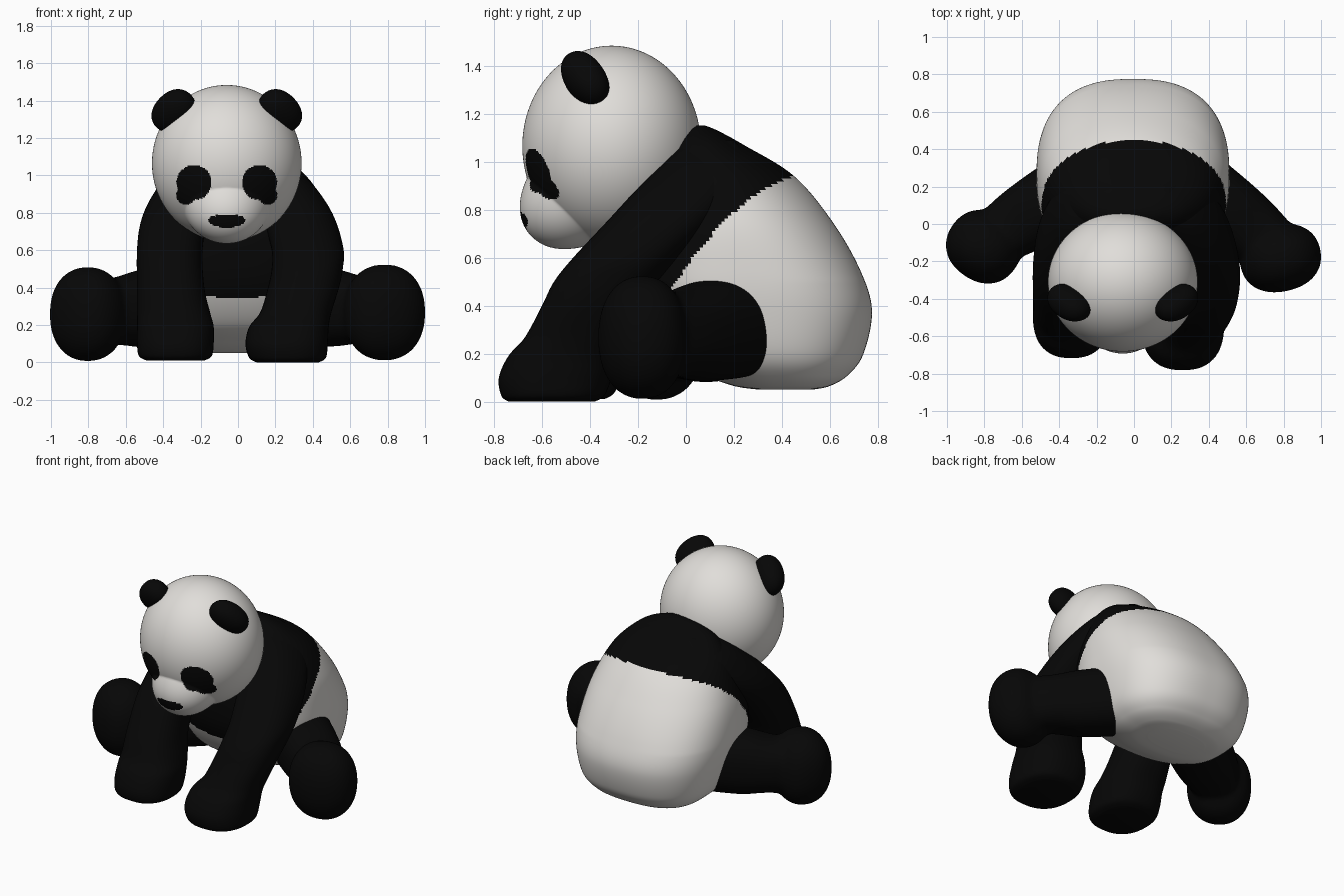
import bpy, bmesh, math
from mathutils import Vector, Matrix

if "Cube" in bpy.data.objects:
    bpy.data.objects.remove(bpy.data.objects["Cube"])


def material(name, rgb):
    m = bpy.data.materials.new(name)
    m.diffuse_color = (*rgb, 1)
    m.use_nodes = True
    m.node_tree.nodes["Principled BSDF"].inputs["Base Color"].default_value = m.diffuse_color
    return m


WHITE = material("soft white fur", (0.75, 0.73, 0.70))
BLACK = material("black fur", (0.002, 0.002, 0.002))


def finish(name, bm, mats, rule=None):
    """Turn a bmesh into a smooth object; rule(face centre) gives the material index."""
    bmesh.ops.recalc_face_normals(bm, faces=bm.faces)
    for f in bm.faces:
        f.smooth = True
        if rule:
            f.material_index = rule(f.calc_center_median())
    me = bpy.data.meshes.new(name)
    bm.to_mesh(me)
    bm.free()
    for m in mats:
        me.materials.append(m)
    ob = bpy.data.objects.new(name, me)
    bpy.context.collection.objects.link(ob)
    return ob


def spow(v, p):
    return math.copysign(abs(v) ** p, v)


def catmull(p0, p1, p2, p3, t):
    return [0.5 * (2 * b + (c - a) * t + (2 * a - 5 * b + 4 * c - d) * t * t
                   + (3 * b - a - 3 * c + d) * t ** 3)
            for a, b, c, d in zip(p0, p1, p2, p3)]


def add_loft(bm, rows, power=lambda h: 2.4, matrix=None, steps=6, sides=64):
    """Rows are (level, x0, x1, y0, y1): rounded sections joined smoothly."""
    ext = [rows[0]] + list(rows) + [rows[-1]]
    secs = [catmull(*ext[i:i + 4], s / steps)
            for i in range(len(rows) - 1) for s in range(steps)] + [rows[-1]]
    m = matrix or Matrix()
    rings = []
    for h, x0, x1, y0, y1 in secs:
        ring = []
        for k in range(sides):
            a = 2 * math.pi * k / sides
            x = (x0 + x1) / 2 + (x1 - x0) / 2 * spow(math.cos(a), 2 / power(h))
            y = (y0 + y1) / 2 + (y1 - y0) / 2 * spow(math.sin(a), 2 / power(h))
            ring.append(bm.verts.new(m @ Vector((x, y, h))))
        rings.append(ring)
    for r, q in zip(rings, rings[1:]):
        for k in range(sides):
            n = (k + 1) % sides
            bm.faces.new((r[k], r[n], q[n], q[k]))
    bm.faces.new(rings[0][::-1])
    bm.faces.new(rings[-1])


def loft(name, rows, mats, rule=None, **kw):
    bm = bmesh.new()
    add_loft(bm, rows, **kw)
    return finish(name, bm, mats, rule)


def add_blob(bm, centre, axes, radii, boxy=1.0):
    """Ellipsoid along three given axes; boxy below 1 squares it off a little."""
    ax = [Vector(a).normalized() for a in axes]
    for v in bmesh.ops.create_uvsphere(bm, u_segments=48, v_segments=28, radius=1)["verts"]:
        p = [spow(c, boxy) * r for c, r in zip(v.co, radii)]
        v.co = Vector(centre) + ax[0] * p[0] + ax[1] * p[1] + ax[2] * p[2]


# Body: white rump, black shoulder band split by a sloping curve
def band(c):
    edge = 0.94 + 0.87 * (c.y - 0.45) + 1.2 * max(0, (0.45 - c.y) * (c.y + 0.02))
    return 1 if c.z > edge + 0.3 * min(0, c.y) else 0


loft("body", [
    (0.05, -0.20, 0.20, 0.30, 0.53), (0.065, -0.30, 0.30, 0.20, 0.60),
    (0.11, -0.39, 0.39, 0.08, 0.675), (0.20, -0.46, 0.46, -0.07, 0.74),
    (0.38, -0.51, 0.50, -0.19, 0.775), (0.55, -0.52, 0.51, -0.23, 0.725),
    (0.75, -0.49, 0.49, -0.22, 0.61), (0.94, -0.41, 0.41, -0.14, 0.45),
    (1.07, -0.28, 0.28, -0.06, 0.24), (1.13, -0.15, 0.15, 0.00, 0.13),
    (1.15, -0.04, 0.04, 0.04, 0.08)], [WHITE, BLACK], band,
    power=lambda h: 2.5 - 0.5 * min(1, max(0, (h - 0.5) / 0.4)), steps=15, sides=200)

# Front limbs with flat paws
loft("right_arm", [
    (0.00, 0.10, 0.43, -0.74, -0.38), (0.025, 0.06, 0.47, -0.77, -0.34),
    (0.10, 0.04, 0.48, -0.78, -0.31), (0.19, 0.06, 0.485, -0.74, -0.29),
    (0.27, 0.12, 0.50, -0.67, -0.26), (0.40, 0.16, 0.54, -0.60, -0.20),
    (0.50, 0.18, 0.56, -0.55, -0.12), (0.60, 0.18, 0.565, -0.47, -0.03),
    (0.75, 0.14, 0.525, -0.33, 0.12), (0.88, 0.10, 0.455, -0.21, 0.22),
    (1.00, 0.06, 0.35, -0.09, 0.26), (1.09, 0.05, 0.20, 0.00, 0.20)], [BLACK])
loft("left_arm", [
    (0.01, -0.49, -0.18, -0.68, -0.34), (0.035, -0.53, -0.14, -0.71, -0.30),
    (0.10, -0.54, -0.13, -0.715, -0.27), (0.19, -0.54, -0.13, -0.68, -0.25),
    (0.27, -0.54, -0.15, -0.62, -0.22), (0.40, -0.54, -0.18, -0.56, -0.17),
    (0.60, -0.54, -0.19, -0.45, -0.03), (0.75, -0.52, -0.16, -0.33, 0.12),
    (0.88, -0.465, -0.10, -0.21, 0.22), (1.00, -0.37, -0.06, -0.09, 0.26),
    (1.09, -0.20, -0.05, 0.00, 0.20)], [BLACK])


# Hind limbs: a thick stub and a rounded foot melted together
def hind_leg(side, hip, ankle, foot, across, radii):
    hip, ankle = Vector(hip), Vector(ankle)
    d = (ankle - hip).normalized()
    wide = d.cross(Vector((0, 0, 1))).normalized()
    m = Matrix((wide, wide.cross(d), d)).transposed().to_4x4()
    m.translation = hip
    n = (ankle - hip).length
    bm = bmesh.new()
    add_loft(bm, [
        (0, -0.20, 0.20, -0.21, 0.22), (n * 0.45, -0.19, 0.19, -0.21, 0.205),
        (n * 0.75, -0.175, 0.175, -0.185, 0.18), (n, -0.15, 0.15, -0.18, 0.18)],
        matrix=m)
    a = Vector(across)
    add_blob(bm, foot, (a, Vector((-a.y, a.x, 0)), (0, 0, 1)), radii, 0.9)
    ob = finish(side + "_hind_leg", bm, [BLACK])
    melt = ob.modifiers.new("melt", "REMESH")
    melt.mode, melt.voxel_size, melt.use_smooth_shade = "VOXEL", 0.014, True
    soft = ob.modifiers.new("soften", "SMOOTH")
    soft.factor, soft.iterations = 0.5, 18


hind_leg("right", (0.31, 0.22, 0.31), (0.74, -0.11, 0.275), (0.783, -0.182, 0.267),
         (0.97, 0.22, 0), (0.219, 0.18, 0.257))
hind_leg("left", (-0.31, 0.20, 0.31), (-0.74, -0.07, 0.265), (-0.803, -0.122, 0.258),
         (0.82, -0.57, 0), (0.204, 0.186, 0.252))

# Head: ellipsoid with the muzzle blended in, eye patches and nose as coloured faces
HEAD = Vector((-0.06, -0.31, 1.065))
HEAD_R = Vector((0.40, 0.372, 0.418))
MUZ = Vector((-0.06, -0.52, 0.805))
MUZ_R = Vector((0.195, 0.172, 0.168))


def reach(d, centre, radii):
    """Far hit of a ray from the head centre with an ellipsoid."""
    o = Vector([(h - c) / r for h, c, r in zip(HEAD, centre, radii)])
    e = Vector([a / r for a, r in zip(d, radii)])
    b, c = o.dot(e), o.dot(o) - 1
    disc = b * b - e.dot(e) * c
    return (-b + math.sqrt(disc)) / e.dot(e) if disc > 0 else 0


def face_marks(c):
    if c.y > HEAD.y:
        return 0
    x = abs(c.x - HEAD.x)
    eye = math.hypot(x - 0.175, c.z - 0.962) < 0.093 or \
        math.hypot(x - 0.218, c.z - 0.895) < 0.052
    nose = (x / 0.10) ** 2 + ((c.z - 0.765) / (0.026 if c.z > 0.765 else 0.045)) ** 2 < 1
    return 1 if eye or nose else 0


bm = bmesh.new()
bmesh.ops.create_uvsphere(bm, u_segments=320, v_segments=180, radius=1)
for v in bm.verts:
    d = v.co.normalized()
    r1, r2 = reach(d, HEAD, HEAD_R), reach(d, MUZ, MUZ_R)
    k = 0.09
    h = max(k - abs(r1 - r2), 0) / k
    v.co = HEAD + d * (max(r1, r2) + h * h * k / 4)
finish("head", bm, [WHITE, BLACK], face_marks)

# Ears, mirrored about the head's middle
for side, s in (("right", 1), ("left", -1)):
    along = Vector((0.62 * s, 0.48, -0.62)).normalized()
    out = Vector((0.69 * s, -0.2, 0.68))
    out = (out - along * out.dot(along)).normalized()
    bm = bmesh.new()
    add_blob(bm, (HEAD.x + 0.285 * s, -0.42, 1.345),
             (along, out, along.cross(out)), (0.135, 0.10, 0.083), 0.92)
    finish(side + "_ear", bm, [BLACK])
